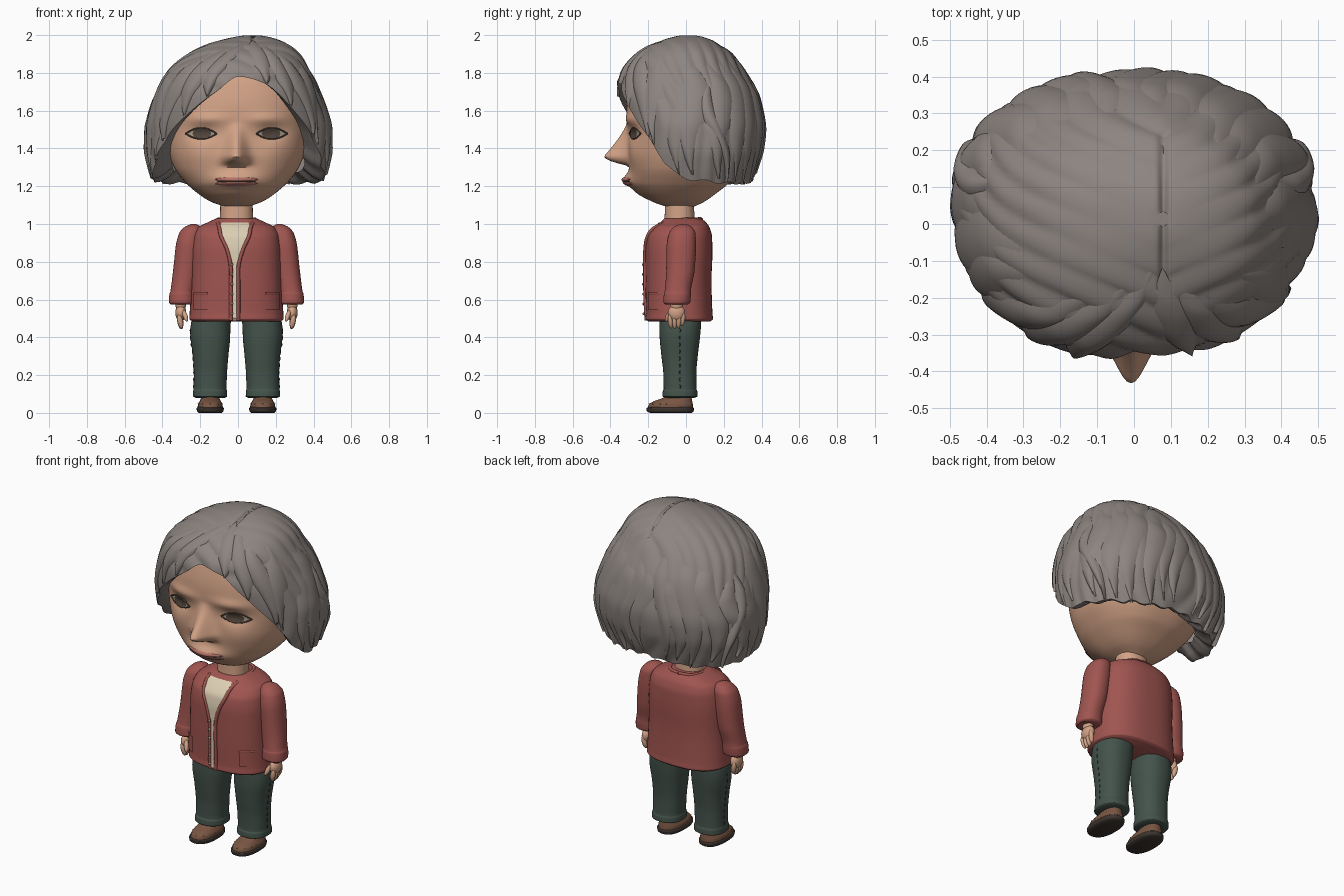
import bpy, bmesh, math, random
from math import sin, cos, pi, exp, sqrt
from mathutils import Vector, Matrix

random.seed(4)
cube = bpy.data.objects.get("Cube")
if cube:
    bpy.data.objects.remove(cube, do_unlink=True)


def material(name, r, g, b):
    m = bpy.data.materials.new(name)
    m.use_nodes = True
    m.diffuse_color = (r, g, b, 1)
    m.node_tree.nodes["Principled BSDF"].inputs["Base Color"].default_value = (r, g, b, 1)
    return m


HAIR = material("grey hair", .265, .233, .217)
SKIN = material("skin", .65, .365, .24)
KNIT = material("red knit", .35, .09, .08)
PANTS = material("green cloth", .058, .086, .071)
LEATHER = material("brown leather", .19, .091, .055)
DARK = material("dark sole", .045, .034, .028)
CREAM = material("cream shirt", .72, .62, .45)
LIP = material("lip red", .46, .17, .14)
IRIS = material("dark brown", .085, .06, .045)
PALE = material("pale beige", .42, .33, .25)
MID = -.008  # the body stands slightly off the middle of the hair


def sample(keys, p):
    """Monotone cubic interpolation of key rows by their first column."""
    p = min(max(p, keys[0][0]), keys[-1][0])
    i = next((j for j in range(len(keys) - 2) if p <= keys[j + 1][0]), len(keys) - 2)

    def slope(j, c):
        return (keys[j + 1][c] - keys[j][c]) / (keys[j + 1][0] - keys[j][0])

    def tangent(j, c):
        if j == 0 or j == len(keys) - 1:
            return slope(min(j, len(keys) - 2), c)
        a, b = slope(j - 1, c), slope(j, c)
        return 2 * a * b / (a + b) if a * b > 0 else 0
    h = keys[i + 1][0] - keys[i][0]
    t = (p - keys[i][0]) / h
    s = t * t * (3 - 2 * t)
    return [keys[i][c] * (1 - s) + keys[i + 1][c] * s
            + h * t * (1 - t) * ((1 - t) * tangent(i, c) - t * tangent(i + 1, c))
            for c in range(1, len(keys[0]))]


def ring_point(sec, z, a, n, off=0):
    """Point of a superellipse section; angle 0 is the front, pi/2 is +x."""
    cx, rx, yf, yb = sec
    rx, ry = max(rx, .002) + off, max((yb - yf) / 2, .002) + off
    r = (abs(sin(a) / rx) ** n + abs(cos(a) / ry) ** n) ** (-1 / n)
    return Vector((cx + r * sin(a), (yf + yb) / 2 - r * cos(a), z))


def front_of(keys, n):
    def y_at(x, z):
        cx, rx, yf, yb = sample(keys, z)
        u = min(.999, abs(x - cx) / rx)
        return (yf + yb) / 2 - (yb - yf) / 2 * (1 - u ** n) ** (1 / n)
    return y_at


def place(name, data, mat):
    data.materials.append(mat)
    ob = bpy.data.objects.new(name, data)
    ob.location.x = 0 if mat is HAIR else MID
    bpy.context.collection.objects.link(ob)


def finish(name, bm, mat, sharp=40):
    me = bpy.data.meshes.new(name)
    bm.to_mesh(me)
    bm.free()
    me.polygons.foreach_set("use_smooth", [True] * len(me.polygons))
    me.set_sharp_from_angle(angle=math.radians(sharp))
    place(name, me, mat)


def skin_rows(name, rows, mat, wrap=True, caps=True, axis=False, sharp=40):
    bm = bmesh.new()
    vs = [[bm.verts.new(p) for p in row] for row in rows]
    m = len(rows[0])
    for a, b in zip(vs, vs[1:]):
        for j in range(m if wrap else m - 1):
            bm.faces.new((a[j], a[(j + 1) % m], b[(j + 1) % m], b[j]))
    if caps and wrap:
        bm.faces.new(vs[0][::-1])
        bm.faces.new(vs[-1])
    bm.normal_update()
    mid = sum((v.co for v in bm.verts), Vector()) / len(bm.verts)
    if axis:
        mid = Vector((0, 0, mid.z))
    if sum(f.normal.dot(f.calc_center_median() - mid) * f.calc_area() for f in bm.faces) < 0:
        bmesh.ops.reverse_faces(bm, faces=bm.faces[:])
    finish(name, bm, mat, sharp)


def loft(name, keys, mat, n=2.2, sub=5, seg=48, deform=None):
    zs = [a[0] + (b[0] - a[0]) * k / sub for a, b in zip(keys, keys[1:]) for k in range(sub)]
    rows = [[ring_point(sample(keys, z), z, 2 * pi * j / seg, n) for j in range(seg)]
            for z in zs + [keys[-1][0]]]
    if deform:
        rows = [[deform(p) for p in row] for row in rows]
    skin_rows(name, rows, mat)


def panel(name, shape, y_at, off, mat, nu=24, nv=8, bulge=0):
    """Thin sheet laid on a front surface; shape maps u, v in -1..1 to x, z."""
    rows = []
    for i in range(nv + 1):
        v = 2 * i / nv - 1
        pts = [shape(2 * j / nu - 1, v) for j in range(nu + 1)]
        rows.append([Vector((x, y_at(x, z) - off - bulge * sqrt(max(0, 1 - v * v)), z)) for x, z in pts])
    skin_rows(name, rows, mat, wrap=False, axis=True)


def blob(name, loc, size, mat, tilt=(0, 0)):
    bm = bmesh.new()
    mt = (Matrix.Translation(loc) @ Matrix.Rotation(tilt[0], 4, 'X') @ Matrix.Rotation(tilt[1], 4, 'Y')
          @ Matrix.Diagonal((*size, 1)))
    bmesh.ops.create_uvsphere(bm, u_segments=16, v_segments=10, radius=1, matrix=mt)
    finish(name, bm, mat)


def tube(name, pts, r, mat):
    cu = bpy.data.curves.new(name, 'CURVE')
    cu.dimensions, cu.bevel_depth, cu.bevel_resolution = '3D', r, 2
    cu.resolution_u, cu.use_fill_caps = 6, True
    sp = cu.splines.new('BEZIER')
    sp.bezier_points.add(len(pts) - 1)
    for b, p in zip(sp.bezier_points, pts):
        b.co, b.handle_left_type, b.handle_right_type = p, 'AUTO', 'AUTO'
    place(name, cu, mat)


def g(c, w, v):
    return exp(-((v - c) / w) ** 2)


# Head with a sculpted face
HEAD = [(1.09, 0, .06, -.10, .04), (1.12, 0, .14, -.18, .10), (1.17, 0, .215, -.25, .17),
        (1.22, 0, .27, -.285, .23), (1.3, 0, .33, -.3, .28), (1.4, 0, .367, -.305, .31),
        (1.5, 0, .38, -.31, .33), (1.6, 0, .38, -.315, .34), (1.75, 0, .35, -.29, .32),
        (1.85, 0, .25, -.2, .24), (1.9, 0, .1, -.08, .12)]


def bump(x, z):
    t = (1.54 - z) / .18
    ridge = t ** 1.3 if 0 < t <= 1 else max(0, 1 - ((t - 1) * 3.4) ** 2) if t > 1 else 0
    ax = abs(x)
    return (.13 * ridge * g(0, .028 + .03 * min(max(t, 0), 1), x)
            + .045 * g(1.228, .04, z) * g(0, .11, x) + .015 * g(1.16, .03, z) * g(0, .09, x)
            + .015 * g(1.555, .03, z) * g(.16, .1, ax) - .02 * g(1.48, .04, z) * g(.18, .08, ax)
            + .012 * g(1.37, .07, z) * g(.2, .09, ax))


def sculpt(p):
    return p - Vector((0, bump(p.x, p.z), 0)) if p.y < -.1 else p


head_front = front_of(HEAD, 2.4)
face = lambda x, z: head_front(x, z) - bump(x, z)
loft("head", HEAD, SKIN, 2.4, 9, 160, sculpt)
loft("neck", [(.96, 0, .09, -.12, .05), (1.04, 0, .087, -.113, .045), (1.15, 0, .085, -.11, .04)], SKIN)

for s, side in ((1, "left"), (-1, "right")):
    def almond(mid, w, up, down):
        return lambda u, v: (s * (mid + w * u),
                             1.478 + (up if v > 0 else down) * v * sqrt(max(0, 1 - u * u)))
    panel(side + "_eye_white", almond(.187, .083, .029, .025), face, .005, PALE)
    panel(side + "_iris", almond(.183, .05, .028, .025), face, .009, IRIS)
    for part, h in (("upper", .03), ("lower", -.027)):
        lid = [(s * (.187 + .083 * u), 1.478 + h * (1 - u * u)) for u in (-1, -.5, 0, .5, 1)]
        tube(f"{side}_{part}_lid", [(x, face(x, z) - .005, z) for x, z in lid], .004, IRIS)

# Mouth
for name, mid, h in (("upper_lip", 1.236, .011), ("lower_lip", 1.213, .012)):
    panel(name, lambda u, v: (.115 * u, mid + h * v * sqrt(max(0, 1 - u * u))), face, .003, LIP, bulge=.005)
tube("mouth_line", [(x, face(x, 1.225) - .004, 1.225) for x in (-.1, -.05, 0, .05, .1)], .002, IRIS)

# Hair: a waved shell from crown to hairline, with a tucked-in rim
SHAPE = [(2.0, .08, 0, 0, .02), (1.985, .07, .115, -.09, .11), (1.95, .05, .22, -.185, .18),
         (1.9, .03, .3, -.265, .25), (1.8, .003, .385, -.35, .325), (1.7, 0, .432, -.375, .378),
         (1.6, 0, .468, -.365, .405), (1.5, 0, .492, -.345, .42), (1.4, 0, .494, -.325, .41),
         (1.3, 0, .475, -.31, .38), (1.15, 0, .43, -.29, .33)]
CROWN = [(sqrt(2 - k[0]), *k[1:]) for k in SHAPE]
EDGE = [(-pi, 1.235), (-2.2, 1.215), (-1.5, 1.24), (-1.26, 1.31), (-.97, 1.46), (-.6, 1.61), (-.28, 1.71),
        (0, 1.78), (.39, 1.745), (.63, 1.66), (.97, 1.49), (1.26, 1.32), (1.5, 1.24), (2.2, 1.215), (pi, 1.235)]


def hair_point(a, t, off=0):
    a = (a + pi) % (2 * pi) - pi
    low = sample(EDGE, a)[0] + (.007 * sin(19 * a) if abs(a) > 1.2 else 0)
    q = t * sqrt(2 - low)
    return ring_point(sample(CROWN, q), 2 - q * q, a, 2.2, off)


def hair_vertex(a, t):
    """Strands sweep sideways from the parting, then fall in soft waves."""
    p = hair_point(a, t)
    flow = p.y - .45 * abs(p.x - .08) + .12 * p.z + .022 * sin(11 * p.z)
    wave = (abs(sin(38 * flow)) - 1) * min(1, max(0, t - .08) * 3)
    p = hair_point(a, t, .012 * wave)
    if -.18 < p.y < .25:
        p.z -= .016 * g(.08, .011, p.x)
    return p


angles = [2 * pi * j / 180 for j in range(180)]
rows = [[hair_vertex(a, .02 + .98 * i / 60) for a in angles] for i in range(61)]
for scale, lift in ((.95, .003), (.88, .02), (.77, .06)):
    rows.append([Vector((p.x * scale, .03 + (p.y - .03) * scale, p.z + lift)) for p in rows[60]])
skin_rows("hair_shell", rows, HAIR, caps=False, sharp=60)
skin_rows("hair_crown", [[p + Vector((0, 0, h)) for p in rows[0]] for h in (-.01, 0)], HAIR)


def lock(name, a0, t0, t1, width, sway, lift, waves=4.5):
    grid = []
    for i in range(25):
        u = i / 24
        half = width * sin(pi * (.02 + .96 * u ** .8)) + .002
        mid = a0 + sway * sin(waves * u)
        grid.append([hair_point(mid + half * v / 4, t0 + (t1 - t0) * u,
                                (lift + .008) * (1 - (v / 4) ** 2) * min(1, u * 4) - .008)
                     for v in range(-4, 5)])
    skin_rows(name, grid, HAIR, wrap=False, axis=True)


# Wavy locks on the sides and back, broad swept ones beside the face
for i in range(17):
    a = 1.15 + (2 * pi - 2.3) * i / 16 + random.uniform(-.06, .06)
    lock(f"hair_lock_{i}", a, random.uniform(.4, .6), random.uniform(.97, 1.01),
         random.uniform(.13, .2), random.uniform(.06, .12) * (1 if a < pi else -1),
         random.uniform(.004, .01), 6)
for s, side in ((1, "left"), (-1, "right")):
    for i, a in enumerate((.12, .42, .72)):
        lock(f"{side}_swept_lock_{i}", s * a, .35 + .05 * i, .99, .2, s * .3, .01, 1.5)
    lock(side + "_loose_wisp", s * 1.9, .55, 1.0, .09, -s * .12, .015)

# Cardigan body
BODY = [(.485, 0, .235, -.2, .13), (.497, 0, .25, -.215, .143), (.53, 0, .248, -.212, .14),
        (.7, 0, .24, -.215, .135), (.85, 0, .237, -.215, .14), (.93, 0, .228, -.205, .138),
        (.98, 0, .205, -.17, .125), (1.01, 0, .15, -.135, .105), (1.03, 0, .105, -.115, .08)]
chest = front_of(BODY, 2.5)
loft("cardigan_body", BODY, KNIT, 2.5, 6, 72)

# Shirt in the V neck, front opening and knit trim
NECK = [(.78, .006), (.86, .04), (.94, .075), (.98, .083), (1.008, .07)]
panel("shirt", lambda u, v: (-.008 + u * sample(NECK, .894 + .114 * v)[0], .894 + .114 * v),
      chest, .006, CREAM, 12, 24)
panel("shirt_strip", lambda u, v: (-.01 + .009 * u, .64 + .152 * v), chest, .006, CREAM, 2, 20)
for s, side in ((1, "left"), (-1, "right")):
    line = [(-.01 + s * .02, z) for z in (.49, .6, .7, .77)] + [(-.008 + s * w, z) for z, w in NECK[1:4]]
    pts = [(x, chest(x, z) - .002, z) for x, z in line]
    tube(side + "_neck_trim", pts + [(s * .1, -.02, 1.022), (s * .07, .06, 1.026), (0, .08, 1.026)], .01, KNIT)
for i in range(6):
    z = .525 + .052 * i
    blob(f"button_{i}", (-.024, chest(-.024, z) - .012, z), (.007, .007, .007), PALE)

# Sleeves, hands, pockets, trousers and shoes
for s, side in ((1, "left"), (-1, "right")):
    def flip(keys):
        return [(z, s * cx, *rest) for z, cx, *rest in keys]
    loft(side + "_sleeve", flip([
        (.575, .29, .06, -.11, .01), (.585, .29, .068, -.12, .022), (.63, .289, .066, -.117, .026),
        (.642, .287, .063, -.113, .026), (.75, .269, .067, -.105, .045), (.88, .254, .068, -.103, .053),
        (.95, .244, .06, -.09, .05), (.985, .232, .042, -.065, .03), (1.0, .227, .012, -.03, 0)]), KNIT)
    blob(side + "_wrist", (s * .295, -.05, .575), (.028, .034, .045), SKIN)
    blob(side + "_palm", (s * .295, -.05, .53), (.029, .046, .045), SKIN)
    for i in range(4):
        blob(f"{side}_finger_{i}", (s * .298, -.083 + .022 * i, .48 + .004 * (i - 1) ** 2),
             (.015, .013, .038), SKIN, (.12 - .08 * i, s * .2))
    blob(side + "_thumb", (s * .272, -.092, .515), (.013, .014, .036), SKIN, (-.45, s * .3))

    box = lambda cx, cz, w, h: (lambda u, v: (s * (cx + w * u), cz + h * v))
    panel(side + "_pocket", box(.19, .59, .037, .045), chest, .009, KNIT)
    panel(side + "_pocket_band", box(.19, .632, .038, .006), chest, .008, KNIT, bulge=.004)

    LEG = flip([(.08, .14, .078, -.105, .045), (.088, .14, .091, -.125, .062), (.115, .14, .09, -.123, .06),
                (.125, .14, .087, -.118, .056), (.21, .138, .088, -.12, .055), (.3, .137, .094, -.13, .062),
                (.42, .139, .106, -.14, .076), (.48, .135, .105, -.14, .08), (.52, .12, .09, -.13, .075)])
    loft(side + "_trouser_leg", LEG, PANTS, 2.3)
    for i in range(9):
        z = .14 + .037 * i
        cx, rx, yf, yb = sample(LEG, z)
        blob(f"{side}_seam_stitch_{i}", (cx + s * rx, (yf + yb) / 2, z), (.003, .004, .011), DARK)

    loft(side + "_sole", flip([(0, .139, .06, -.19, .03), (.008, .139, .07, -.207, .04),
                               (.024, .139, .072, -.21, .042), (.03, .139, .066, -.2, .037)]), DARK, 2.4)
    UPPER = flip([(.025, .139, .067, -.203, .038), (.045, .139, .065, -.196, .036),
                  (.062, .139, .056, -.17, .033), (.078, .139, .048, -.125, .03), (.1, .139, .04, -.09, .02)])
    loft(side + "_shoe", UPPER, LEATHER, 2.3)
    for i in range(7):
        p = ring_point(sample(UPPER, .048), .048, -1.2 + .4 * i, 2.3)
        blob(f"{side}_shoe_stitch_{i}", p, (.004, .004, .003), PALE)
